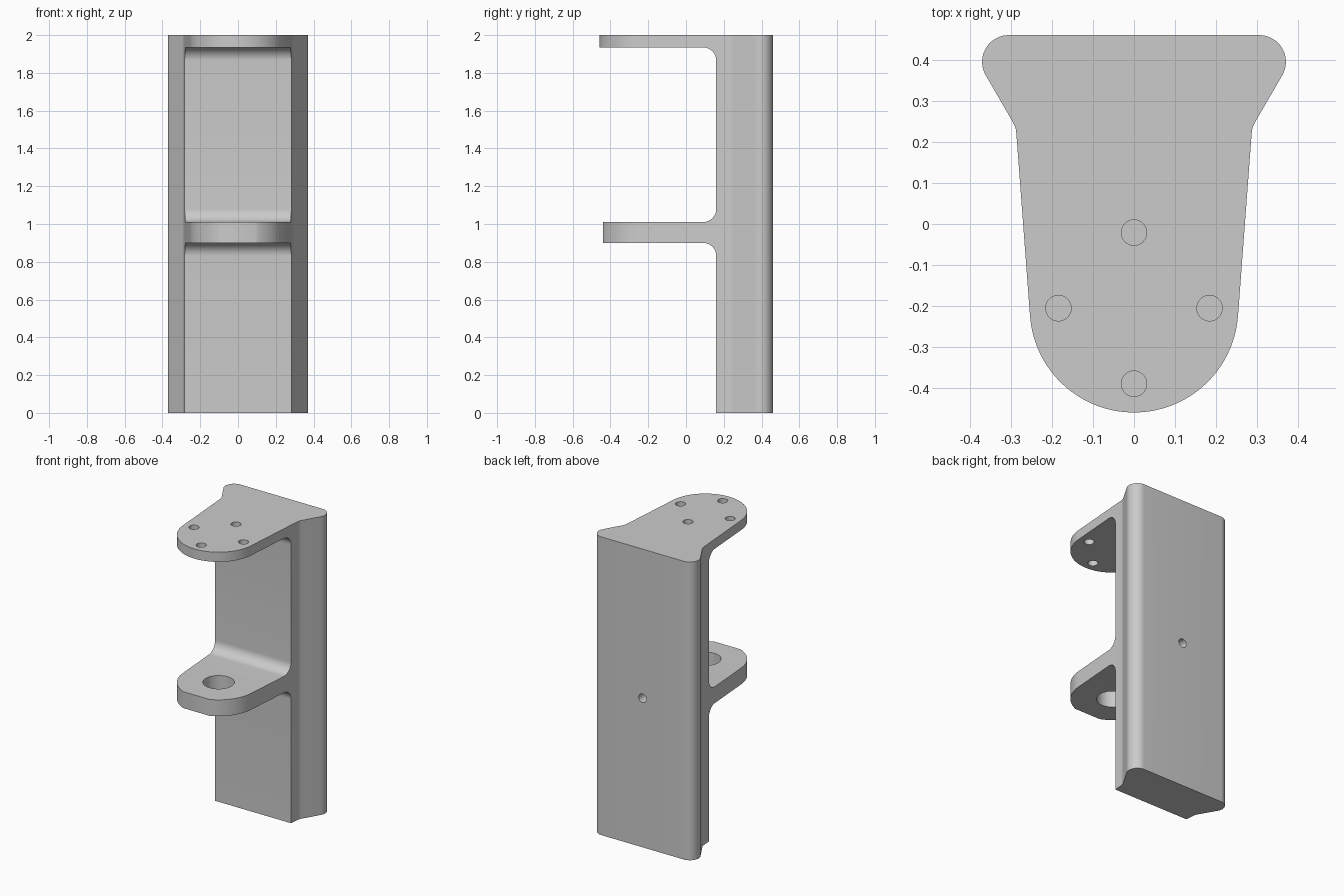
import bpy, bmesh
from math import sin, cos, radians
from mathutils import Matrix

if "Cube" in bpy.data.objects:
    bpy.data.objects.remove(bpy.data.objects["Cube"])

grey = bpy.data.materials.new("light_grey")
grey.use_nodes = True
colour = (0.6, 0.6, 0.6, 1)
grey.diffuse_color = colour
grey.node_tree.nodes["Principled BSDF"].inputs["Base Color"].default_value = colour


def arc(cx, cy, r, start, end, steps):
    angles = [radians(start + (end - start) * i / steps) for i in range(steps + 1)]
    return [(cx + r * cos(a), cy + r * sin(a)) for a in angles]


def add_object(name, bm):
    bmesh.ops.recalc_face_normals(bm, faces=bm.faces)
    mesh = bpy.data.meshes.new(name)
    bm.to_mesh(mesh)
    bm.free()
    mesh.materials.append(grey)
    obj = bpy.data.objects.new(name, mesh)
    bpy.context.collection.objects.link(obj)
    return obj


def prism(name, points, to_3d, offset):
    """Extrude a closed 2D outline along offset."""
    bm = bmesh.new()
    face = bm.faces.new([bm.verts.new(to_3d(*p)) for p in points])
    extruded = bmesh.ops.extrude_face_region(bm, geom=[face])["geom"]
    verts = [v for v in extruded if isinstance(v, bmesh.types.BMVert)]
    bmesh.ops.translate(bm, verts=verts, vec=offset)
    return add_object(name, bm)


def drill(name, position, radius, depth, along_y=False):
    bm = bmesh.new()
    turn = Matrix.Rotation(radians(90), 4, "X") if along_y else Matrix()
    bmesh.ops.create_cone(bm, cap_ends=True, segments=40, radius1=radius, radius2=radius,
                          depth=depth, matrix=Matrix.Translation(position) @ turn)
    return add_object(name, bm)


def cut(target, tool, operation):
    mod = target.modifiers.new("cut", "BOOLEAN")
    mod.operation = operation
    mod.solver = "EXACT"
    mod.object = tool
    bpy.context.view_layer.objects.active = target
    bpy.ops.object.modifier_apply(modifier=mod.name)
    bpy.data.objects.remove(tool)


# Plan outline: rounded back corner, flared flank, tapering arm, round tip
TIP_Y = -0.205
half = arc(0.305, 0.395, 0.065, 90, -30, 16)
half += [(0.296, 0.25), (0.291, 0.24), (0.288, 0.231), (0.2865, 0.22)]
half += arc(0, TIP_Y, 0.254, -4, -90, 32)
outline = half + [(-x, y) for x, y in reversed(half[:-1])]
bracket = prism("bracket", outline, lambda x, y: (x, y, 0), (0, 0, 2))

# Side profile: back plate with a filleted middle shelf and top plate
FILLET = 0.07
profile = [(0.6, -0.1), (0.16, -0.1)]
profile += arc(0.09, 0.83, FILLET, 0, 90, 12)
profile += [(-0.44, 0.90), (-0.44, 1.01)]
profile += arc(0.09, 1.08, FILLET, -90, 0, 12)
profile += arc(0.09, 1.865, FILLET, 0, 90, 12)
profile += [(-0.6, 1.935), (-0.6, 2.1), (0.6, 2.1)]
side = prism("side_profile", profile, lambda y, z: (-0.6, y, z), (1.2, 0, 0))
cut(bracket, side, "INTERSECT")

# Four bolt holes around the tip centre of the top plate
for i in range(4):
    a = radians(90 * i)
    spot = (0.184 * cos(a), TIP_Y + 0.184 * sin(a), 2)
    cut(bracket, drill("bolt_hole", spot, 0.031, 0.3), "DIFFERENCE")

# Large shelf hole and blind hole in the back
cut(bracket, drill("shelf_hole", (0, TIP_Y, 0.955), 0.096, 0.4), "DIFFERENCE")
cut(bracket, drill("back_hole", (0, 0.46, 1.0), 0.029, 0.4, True), "DIFFERENCE")

# Smooth the curves, keep the edges crisp
bpy.ops.object.select_all(action="DESELECT")
bracket.select_set(True)
bpy.context.view_layer.objects.active = bracket
bpy.ops.object.shade_smooth_by_angle(angle=radians(30))
